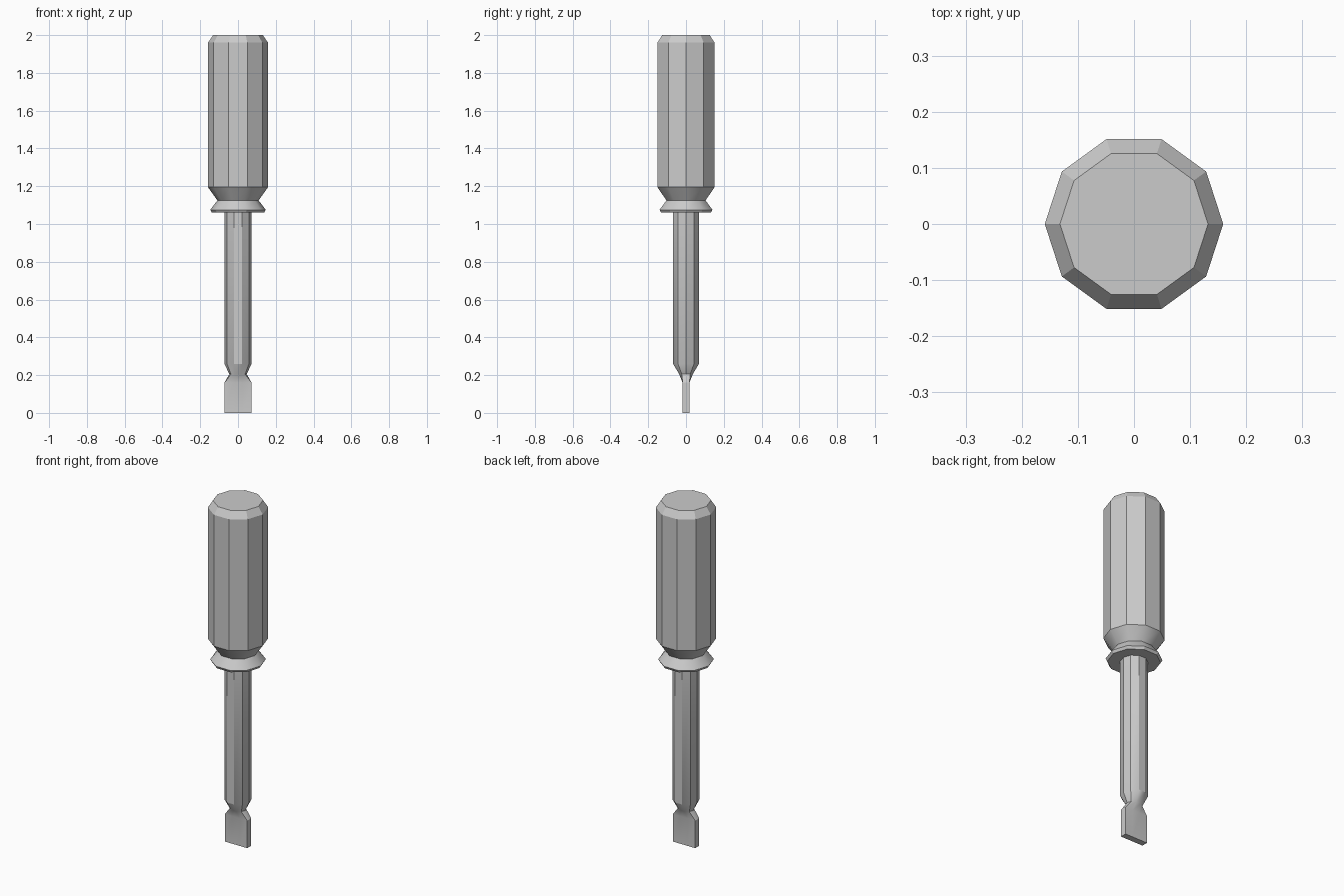
import bpy, bmesh, math

if "Cube" in bpy.data.objects:
    bpy.data.objects.remove(bpy.data.objects["Cube"])

SIDES = 10
UNIT = [(math.cos(i * math.tau / SIDES), math.sin(i * math.tau / SIDES)) for i in range(SIDES)]


def decagon(rx, ry=None):
    ry = rx if ry is None else ry
    return [(rx * c, ry * s) for c, s in UNIT]


def slab(hx, hy):
    """Rectangle outline carrying the same number of points as the decagon."""
    pts = []
    for c, s in UNIT:
        x = math.copysign(hx if abs(c) > 0.5 else hx * 0.33, c)
        y = 0.0 if abs(s) < 0.01 else math.copysign(hy, s)
        pts.append((x, y))
    return pts


def loft(name, sections):
    """Skin a list of (z, outline) sections and cap both ends."""
    bm = bmesh.new()
    rings = [[bm.verts.new((x, y, z)) for x, y in outline] for z, outline in sections]
    for a, b in zip(rings, rings[1:]):
        for i in range(SIDES):
            j = (i + 1) % SIDES
            bm.faces.new((a[i], a[j], b[j], b[i]))
    bm.faces.new(rings[0])
    bm.faces.new(rings[-1])
    bmesh.ops.recalc_face_normals(bm, faces=bm.faces)
    mesh = bpy.data.meshes.new(name)
    bm.to_mesh(mesh)
    bm.free()
    obj = bpy.data.objects.new(name, mesh)
    bpy.context.collection.objects.link(obj)
    bpy.ops.object.select_all(action='DESELECT')
    obj.select_set(True)
    bpy.context.view_layer.objects.active = obj
    bpy.ops.object.shade_smooth_by_angle(angle=math.radians(30))
    return obj


# Grip with chamfered butt, pinched neck and flared collar
grip = [(1.06, 0.138), (1.075, 0.147), (1.125, 0.109),
        (1.195, 0.159), (1.96, 0.159), (2.0, 0.132)]
loft("handle", [(z, decagon(r)) for z, r in grip])

# Shaft pinching in, then flattening to the blade
loft("shaft_and_blade", [
    (0.0, slab(0.072, 0.018)),
    (0.16, slab(0.072, 0.018)),
    (0.205, decagon(0.046, 0.038)),
    (0.26, decagon(0.072)),
    (1.07, decagon(0.072)),
])
